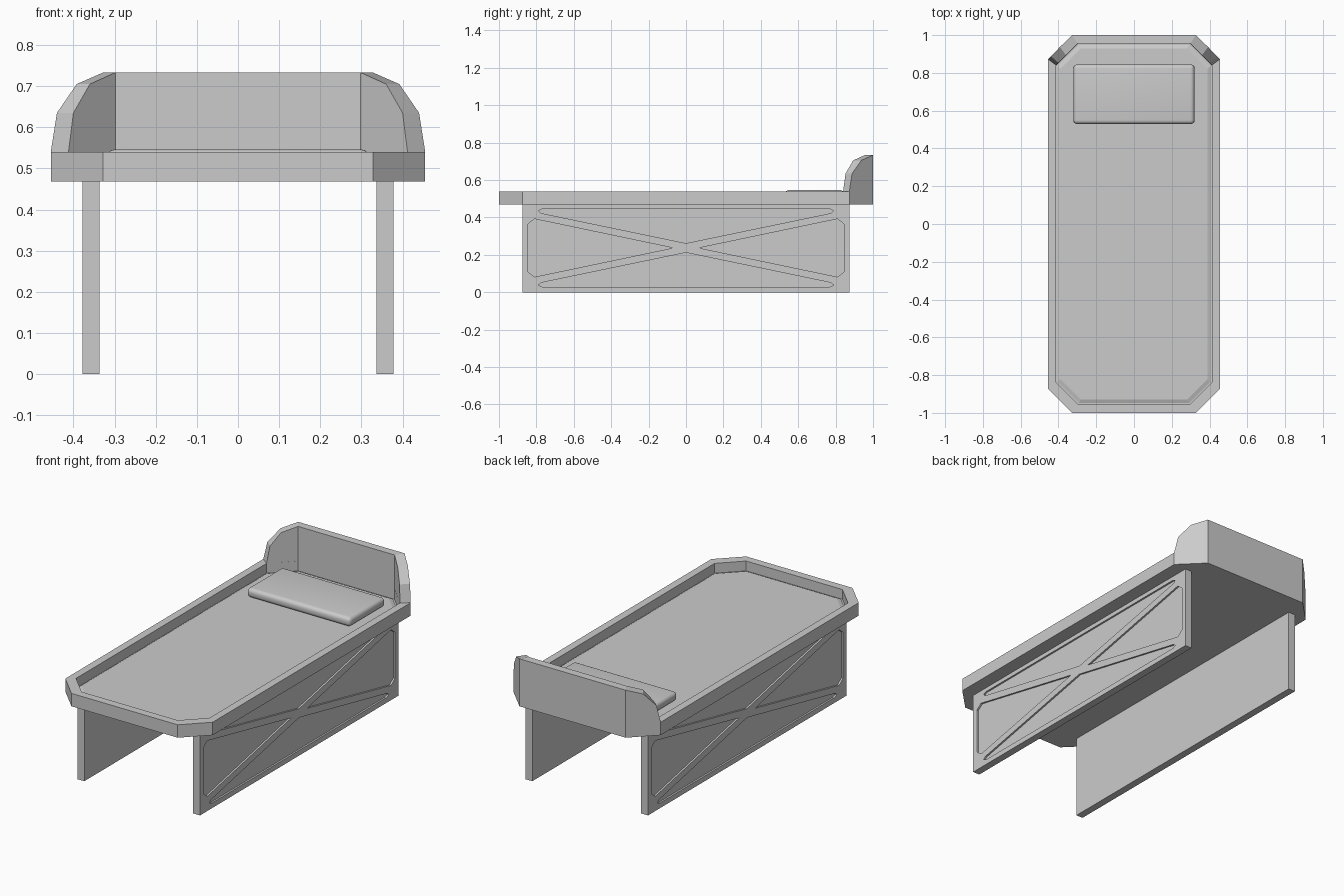
import bpy
import bmesh
from mathutils import Matrix

if "Cube" in bpy.data.objects:
    bpy.data.objects.remove(bpy.data.objects["Cube"], do_unlink=True)

grey = bpy.data.materials.new("plain_grey")
grey.use_nodes = True
grey.diffuse_color = (0.6, 0.6, 0.6, 1)
grey.node_tree.nodes["Principled BSDF"].inputs["Base Color"].default_value = (0.6, 0.6, 0.6, 1)


def finish(name, bm):
    """Turn a bmesh into a named object with the shared material."""
    bmesh.ops.recalc_face_normals(bm, faces=bm.faces)
    mesh = bpy.data.meshes.new(name)
    bm.to_mesh(mesh)
    bm.free()
    mesh.materials.append(grey)
    obj = bpy.data.objects.new(name, mesh)
    bpy.context.collection.objects.link(obj)
    return obj


def loft(name, rings, closed=False):
    """Join rings of points; cap both ends, or close back on the first ring."""
    bm = bmesh.new()
    loops = [[bm.verts.new(p) for p in ring] for ring in rings]
    pairs = list(zip(loops, loops[1:]))
    if closed:
        pairs.append((loops[-1], loops[0]))
    else:
        bm.faces.new(loops[0])
        bm.faces.new(loops[-1])
    for a, b in pairs:
        for i in range(len(a)):
            j = (i + 1) % len(a)
            bm.faces.new((a[i], a[j], b[j], b[i]))
    return finish(name, bm)


def octagon(hx, hy, cut, z):
    """Rectangle with cut corners at height z."""
    quarter = [(hx, hy - cut), (hx - cut, hy)]
    pts = quarter + [(-x, y) for x, y in reversed(quarter)]
    pts += [(-x, -y) for x, y in pts]
    return [(x, y, z) for x, y in pts]


def box(bm, size, centre):
    matrix = Matrix.Translation(centre) @ Matrix.Diagonal((*size, 1))
    bmesh.ops.create_cube(bm, size=1, matrix=matrix)


# Bed tray with a raised rim
loft("bed_tray", [
    octagon(0.455, 1.0, 0.127, 0.468),
    octagon(0.455, 1.0, 0.127, 0.54),
    octagon(0.412, 0.955, 0.115, 0.54),
    octagon(0.412, 0.955, 0.115, 0.485),
])

# Mattress with a chamfered top edge
loft("mattress", [
    octagon(0.405, 0.948, 0.113, 0.484),
    octagon(0.405, 0.948, 0.113, 0.489),
    octagon(0.388, 0.93, 0.108, 0.496),
])

# Headboard: a wall that wraps the cut corners, its wings stepping down
outer = [(0.455, 0.873, 0.54), (0.44, 0.888, 0.635), (0.392, 0.937, 0.705), (0.328, 1.0, 0.733)]
inner = [(0.412, 0.84, 0.54), (0.4, 0.853, 0.635), (0.36, 0.894, 0.705), (0.298, 0.955, 0.733)]
bm = bmesh.new()


def wall_sheet(profile):
    right = [bm.verts.new(p) for p in profile]
    left = [bm.verts.new((-x, y, z)) for x, y, z in profile]
    feet = []
    for side in (right, left):
        foot = bm.verts.new((side[-1].co.x, side[-1].co.y, 0.54))
        bm.faces.new([*side, foot])
        feet.append(foot)
    bm.faces.new((right[-1], left[-1], feet[1], feet[0]))
    return right + left[::-1] + feet[::-1]


sheet_a, sheet_b = wall_sheet(outer), wall_sheet(inner)
for i in range(len(sheet_a)):
    j = (i + 1) % len(sheet_a)
    bm.faces.new((sheet_a[i], sheet_a[j], sheet_b[j], sheet_b[i]))
finish("headboard", bm)

# Soft pillow
bm = bmesh.new()
box(bm, (0.64, 0.316, 0.052), (0, 0.687, 0.52))
bmesh.ops.bevel(bm, geom=bm.edges[:], offset=0.021, segments=5, profile=0.5, affect='EDGES')
pillow = finish("pillow", bm)
bpy.context.view_layer.objects.active = pillow
pillow.select_set(True)
bpy.ops.object.shade_smooth_by_angle()
pillow.select_set(False)

# Recessed panels around a crossed brace, as (y, z) outlines
upper = [(0.77, 0.445), (0.79, 0.436), (0.775, 0.423), (0, 0.262)]
upper += [(-y, z) for y, z in upper[2::-1]]
lower = [(y, 0.474 - z) for y, z in upper]
back = [(0.07, 0.237), (0.81, 0.392), (0.845, 0.365), (0.845, 0.109), (0.81, 0.082)]
front = [(-y, z) for y, z in back]
panels = [upper, lower, back, front]

# Side panels that stand on the floor, grooved on the outside only
for name, side in (("left_leg", 1), ("right_leg", -1)):
    bm = bmesh.new()
    box(bm, (0.042, 1.75, 0.468), (side * 0.357, 0, 0.234))
    leg = finish(name, bm)
    bpy.context.view_layer.objects.active = leg
    for panel in panels:
        cutter = loft("panel_cutter", [[(side * x, y, z) for y, z in panel] for x in (0.368, 0.4)])
        cutter.hide_render = True
        cut = leg.modifiers.new("recess", 'BOOLEAN')
        cut.operation = 'DIFFERENCE'
        cut.solver = 'EXACT'
        cut.object = cutter
        bpy.ops.object.modifier_apply(modifier=cut.name)
        bpy.data.objects.remove(cutter, do_unlink=True)
